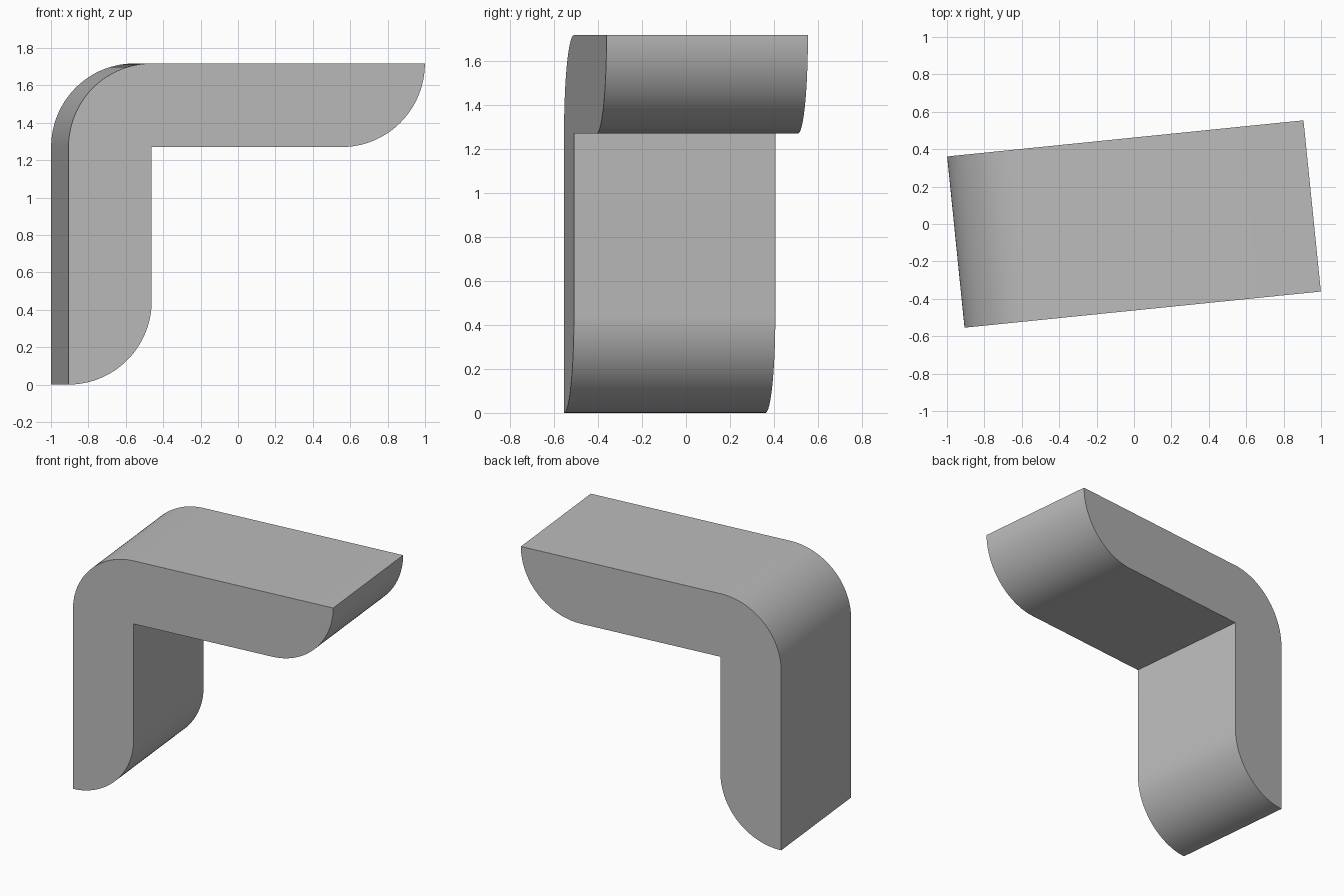
import bpy, bmesh
from math import sin, cos, pi, radians

cube = bpy.data.objects.get("Cube")
if cube:
    bpy.data.objects.remove(cube, do_unlink=True)

LENGTH, DEPTH, HEIGHT = 1.915, 0.92, 1.717
T = 0.447            # thickness of both arms, also the radius of every curve
STEPS = 32

grey = bpy.data.materials.new("plain grey")
grey.use_nodes = True
colour = (0.5, 0.5, 0.5, 1)
grey.diffuse_color = colour
grey.node_tree.nodes["Principled BSDF"].inputs["Base Color"].default_value = colour


def arc(cx, cz, start, end):
    """Points on a curve of radius T, angles in degrees."""
    angles = [radians(start + (end - start) * i / STEPS) for i in range(STEPS + 1)]
    return [(cx + T * cos(a), cz + T * sin(a)) for a in angles]


# Side profile: rounded foot, inner corner, rounded arm tip, rounded outer bend
profile = arc(0, T, -90, 0)
profile += [(T, HEIGHT - T)]
profile += arc(LENGTH - T, HEIGHT, -90, 0)
profile += arc(T, HEIGHT - T, 90, 180)

# Extrude the profile through the depth
bm = bmesh.new()
verts = [bm.verts.new((x - LENGTH / 2, -DEPTH / 2, z)) for x, z in profile]
cap = bm.faces.new(verts)
extruded = bmesh.ops.extrude_face_region(bm, geom=[cap])
moved = [g for g in extruded["geom"] if isinstance(g, bmesh.types.BMVert)]
bmesh.ops.translate(bm, verts=moved, vec=(0, DEPTH, 0))
bmesh.ops.recalc_face_normals(bm, faces=bm.faces)
mesh = bpy.data.meshes.new("angle_bracket")
bm.to_mesh(mesh)
bm.free()
mesh.materials.append(grey)

bracket = bpy.data.objects.new("angle_bracket", mesh)
bpy.context.collection.objects.link(bracket)
bracket.rotation_euler.z = radians(5.79)

# Smooth curves, crisp corners
bpy.ops.object.select_all(action="DESELECT")
bracket.select_set(True)
bpy.context.view_layer.objects.active = bracket
bpy.ops.object.shade_smooth_by_angle(angle=radians(30))
